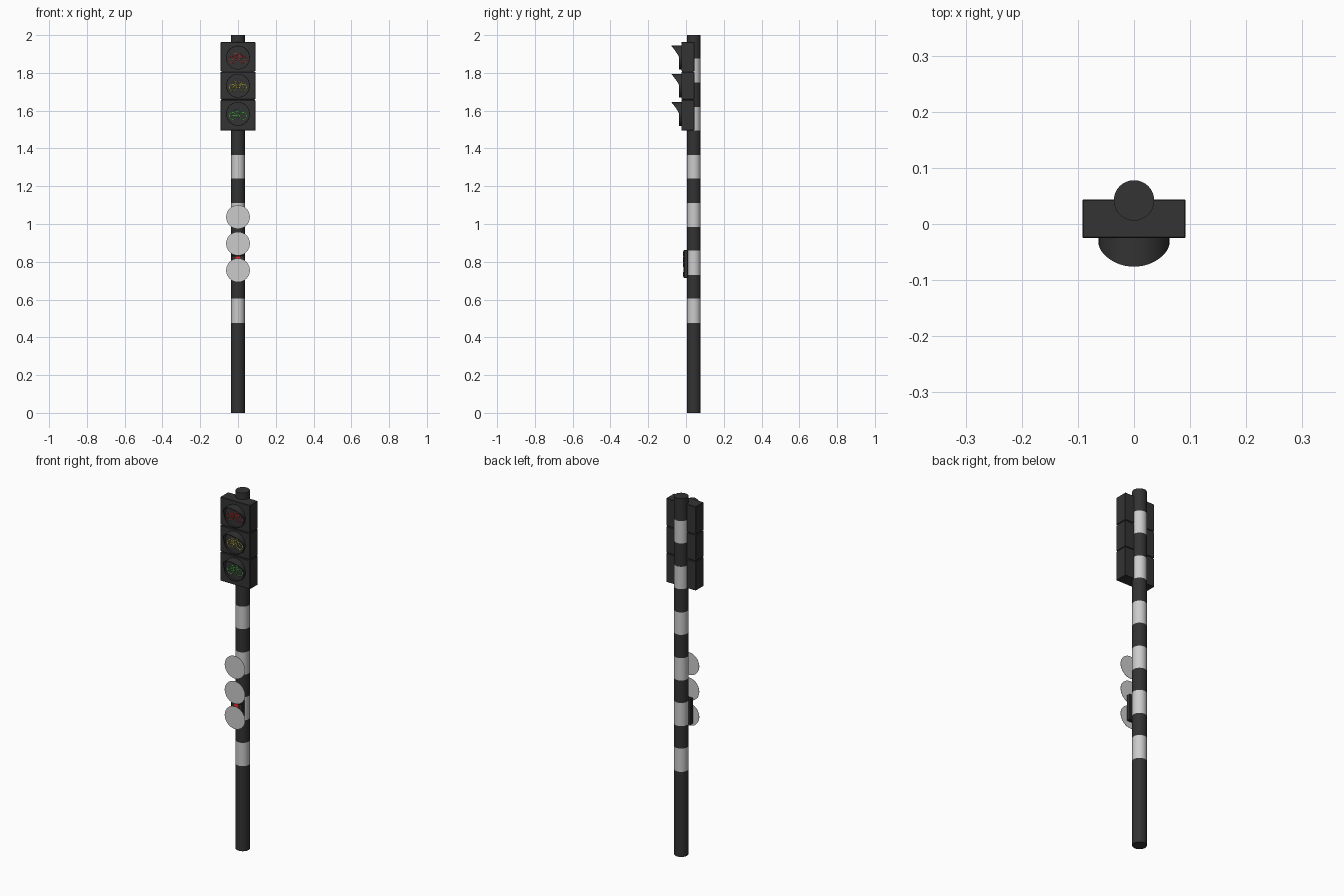
import bpy, bmesh
from math import sin, cos, pi

if "Cube" in bpy.data.objects:
    bpy.data.objects.remove(bpy.data.objects["Cube"])


def material(name, rgb):
    m = bpy.data.materials.new(name)
    m.diffuse_color = (*rgb, 1)
    m.use_nodes = True
    m.node_tree.nodes["Principled BSDF"].inputs["Base Color"].default_value = m.diffuse_color
    return m


DARK = material("dark", (0.033, 0.033, 0.033))
RED = material("red", (0.9, 0.02, 0.02))
YELLOW = material("yellow", (0.9, 0.8, 0.05))
GREEN = material("green", (0.08, 0.8, 0.08))


def finish(name, bm, mats=(), smooth=False):
    bmesh.ops.recalc_face_normals(bm, faces=bm.faces)
    me = bpy.data.meshes.new(name)
    bm.to_mesh(me)
    bm.free()
    ob = bpy.data.objects.new(name, me)
    bpy.context.collection.objects.link(ob)
    for m in mats:
        me.materials.append(m)
    if smooth:
        bpy.ops.object.select_all(action='DESELECT')
        bpy.context.view_layer.objects.active = ob
        ob.select_set(True)
        bpy.ops.object.shade_smooth_by_angle()
    return ob


def loft(bm, rings):
    """Join closed rings of points; returns the vertex rings and face bands."""
    vs = [[bm.verts.new(p) for p in r] for r in rings]
    bands = []
    for a, b in zip(vs, vs[1:]):
        n = len(a)
        bands.append([bm.faces.new((a[i], a[(i + 1) % n], b[(i + 1) % n], b[i]))
                      for i in range(n)])
    return vs, bands


def box(name, x, y0, y1, z0, z1, bevel=0.002, mat=DARK):
    bm = bmesh.new()
    bmesh.ops.create_cube(bm, size=1)
    for v in bm.verts:
        v.co = (v.co.x * 2 * x, (y0 + y1) / 2 + v.co.y * (y1 - y0),
                (z0 + z1) / 2 + v.co.z * (z1 - z0))
    ob = finish(name, bm, [mat])
    mod = ob.modifiers.new("bevel", 'BEVEL')
    mod.width, mod.segments = bevel, 1
    return ob


def circle_xz(r, y, cz, n=32, cx=0):
    return [(cx + r * cos(2 * pi * i / n), y, cz + r * sin(2 * pi * i / n))
            for i in range(n)]


# Striped pole
heights = [0, .475, .605, .73, .86, .985, 1.11, 1.24, 1.365, 1.495, 1.62, 1.75, 1.875, 2]
N, R, PY = 32, 0.036, 0.042
bm = bmesh.new()
vs, bands = loft(bm, [[(R * cos(2 * pi * i / N), PY + R * sin(2 * pi * i / N), z)
                       for i in range(N)] for z in heights])
for k, band in enumerate(bands):
    for f in band:
        f.material_index = k % 2
bm.faces.new(vs[0])
bm.faces.new(vs[-1])
GREY = material("pale_grey", (0.8, 0.8, 0.8))
finish("striped_pole", bm, [DARK, GREY], True)


# Hood: tube whose front edge sweeps out to a peak at the top
def hood(name, cz, r=0.063, n=48):
    def front(a):
        return -0.036 - 0.040 * max(0, sin(a)) ** 1.25
    ang = [2 * pi * i / n for i in range(n)]
    ri = r - 0.003
    rings = [[(r * cos(a), -0.024, cz + r * sin(a)) for a in ang],
             [(r * cos(a), front(a), cz + r * sin(a)) for a in ang],
             [(ri * cos(a), front(a), cz + ri * sin(a)) for a in ang],
             [(ri * cos(a), -0.024, cz + ri * sin(a)) for a in ang]]
    bm = bmesh.new()
    loft(bm, rings)
    finish(name, bm, [DARK], True)


# Bicycle sign drawn as thin strokes
def bicycle(name, cz, mat):
    rear, hub, seat, head, fwd = (-.028, -.010), (-.004, -.010), (-.011, .011), (.017, .013), (.028, -.010)
    strokes = [[rear, hub, head, (-.011, .011), rear], [hub, (-.013, .019)],
               [(-.020, .020), (-.006, .020)],
               [fwd, (.015, .022), (.008, .024)]]
    cu = bpy.data.curves.new(name, 'CURVE')
    cu.dimensions = '3D'
    cu.bevel_depth, cu.bevel_resolution = 0.0014, 1
    cu.use_fill_caps = True
    paths = [([(x, -.0275, cz + z) for x, z in s], False) for s in strokes]
    paths += [(circle_xz(0.0185, -.0275, cz + c[1], 24, c[0]), True) for c in (rear, fwd)]
    for pts, closed in paths:
        sp = cu.splines.new('POLY')
        sp.points.add(len(pts) - 1)
        for p, co in zip(sp.points, pts):
            p.co = (*co, 1)
        sp.use_cyclic_u = closed
    cu.materials.append(mat)
    bpy.context.collection.objects.link(bpy.data.objects.new(name, cu))


# Signal head: three housings with hoods and signs
for label, cz, mat in (("top", 1.881, RED), ("middle", 1.732, YELLOW), ("bottom", 1.583, GREEN)):
    lo = 1.495 if label == "bottom" else cz - 0.072
    hi = 1.963 if label == "top" else cz + 0.073
    box(label + "_housing", 0.092, -0.025, 0.044, lo, hi)
    hood(label + "_hood", cz)
    bicycle(label + "_bicycle_sign", cz, mat)
box("housing_core", 0.088, -0.021, 0.040, 1.50, 1.955)

# Loose lens discs in front of the pole
for i, cz in enumerate((1.037, 0.896, 0.755)):
    bm = bmesh.new()
    vs, _ = loft(bm, [circle_xz(0.063, y, cz) for y in (-0.0275, -0.0265)])
    bm.faces.new(vs[0])
    bm.faces.new(vs[1])
    finish(f"lens_disc_{i + 1}", bm)

# Push-button box with red button
box("button_box", 0.036, -0.012, 0.010, 0.715, 0.862, 0.003)
for i, z in enumerate((0.735, 0.785, 0.842)):
    box(f"button_box_rib_{i + 1}", 0.033, -0.017, -0.010, z - 0.012, z + 0.012)
bm = bmesh.new()
vs, _ = loft(bm, [circle_xz(0.015, y, 0.814, 24) for y in (-0.010, -0.016)])
bm.faces.new(vs[1])
finish("push_button", bm, [RED], True)
